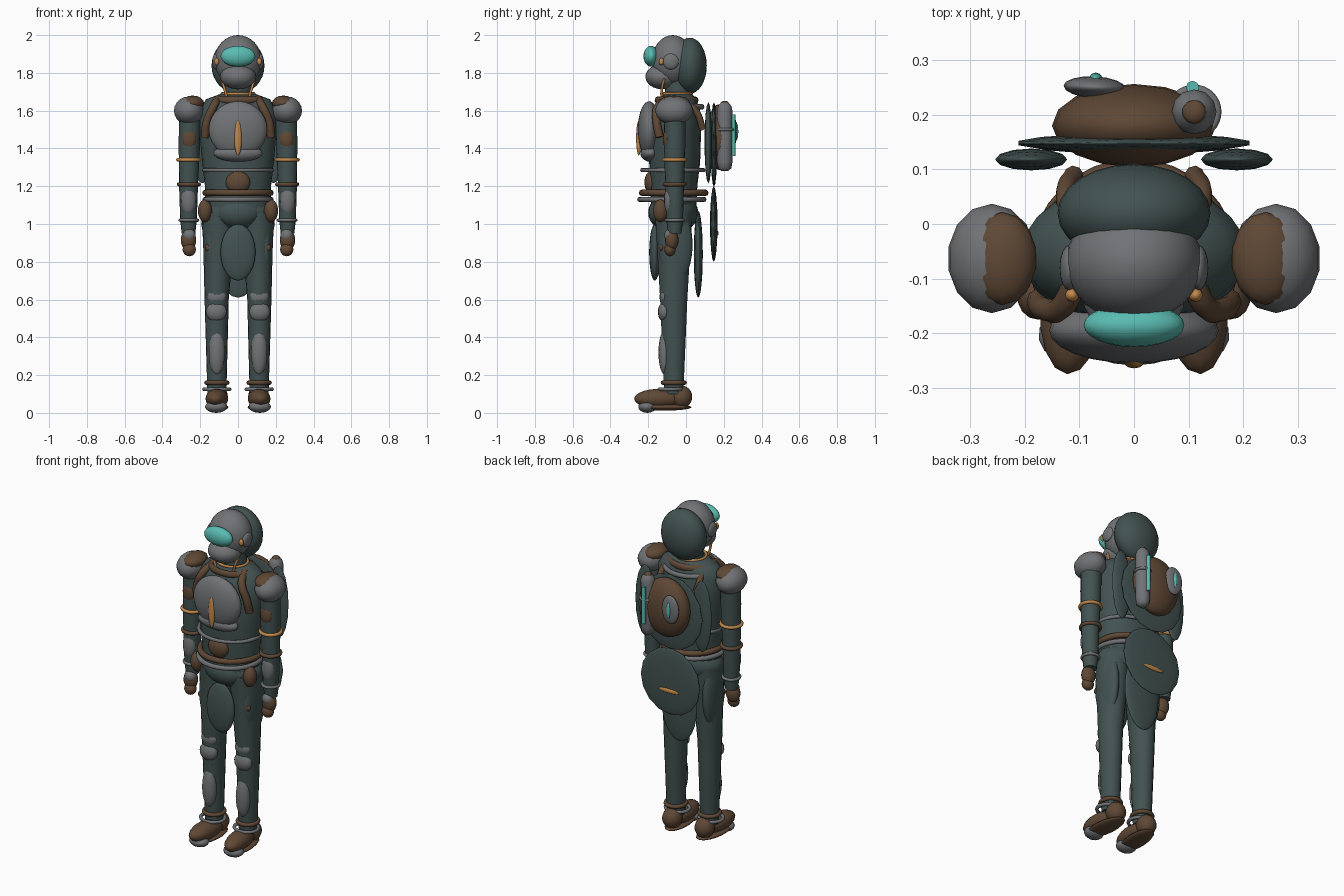
import bpy, bmesh, math
from mathutils import Vector

if "Cube" in bpy.data.objects:
    bpy.data.objects.remove(bpy.data.objects["Cube"], do_unlink=True)


def material(name, rgb):
    m = bpy.data.materials.new(name)
    m.use_nodes = True
    m.diffuse_color = (*rgb, 1)
    m.node_tree.nodes["Principled BSDF"].inputs["Base Color"].default_value = (*rgb, 1)
    return m


CLOTH = material("dark green cloth", (0.055, 0.085, 0.083))
LEATHER = material("brown leather", (0.115, 0.065, 0.036))
METAL = material("grey metal", (0.165, 0.17, 0.18))
BRASS = material("brass", (0.54, 0.25, 0.07))
GLASS = material("teal glass", (0.10, 0.50, 0.44))


def finish(ob, name, mat):
    ob.name = name
    ob.data.materials.append(mat)
    bpy.ops.object.shade_smooth_by_angle(angle=math.radians(50))
    return ob


def ball(name, mat, loc, radii, rot=(0, 0, 0), seg=20, rings=12):
    bpy.ops.mesh.primitive_uv_sphere_add(segments=seg, ring_count=rings, location=loc, rotation=rot)
    ob = bpy.context.object
    ob.scale = radii
    return finish(ob, name, mat)


def ring(name, mat, loc, rx, ry, thick, rot=(0, 0, 0)):
    bpy.ops.mesh.primitive_torus_add(major_segments=32, minor_segments=8, location=loc, rotation=rot,
                                     major_radius=rx, minor_radius=thick)
    ob = bpy.context.object
    ob.scale.y = ry / rx
    return finish(ob, name, mat)


def loft(name, mat, sections, seg=20):
    """Skin stacked ellipses given as (x, y, z, rx, ry)."""
    bm = bmesh.new()
    loops = []
    for x, y, z, rx, ry in sections:
        angles = [math.tau * i / seg for i in range(seg)]
        loops.append([bm.verts.new((x + rx * math.cos(a), y + ry * math.sin(a), z)) for a in angles])
    for low, high in zip(loops, loops[1:]):
        for i in range(seg):
            j = (i + 1) % seg
            bm.faces.new((low[i], low[j], high[j], high[i]))
    bm.faces.new(loops[0][::-1])
    bm.faces.new(loops[-1])
    bmesh.ops.recalc_face_normals(bm, faces=bm.faces)
    mesh = bpy.data.meshes.new(name)
    bm.to_mesh(mesh)
    bm.free()
    ob = bpy.data.objects.new(name, mesh)
    bpy.context.collection.objects.link(ob)
    bpy.ops.object.select_all(action="DESELECT")
    ob.select_set(True)
    bpy.context.view_layer.objects.active = ob
    return finish(ob, name, mat)


def tube(name, mat, points, radius):
    curve = bpy.data.curves.new(name, "CURVE")
    curve.dimensions = "3D"
    curve.bevel_depth = radius
    curve.bevel_resolution = 2
    curve.use_fill_caps = True
    spline = curve.splines.new("BEZIER")
    spline.bezier_points.add(len(points) - 1)
    for bp, p in zip(spline.bezier_points, points):
        bp.co = Vector(p)
        bp.handle_left_type = bp.handle_right_type = "AUTO"
    ob = bpy.data.objects.new(name, curve)
    bpy.context.collection.objects.link(ob)
    curve.materials.append(mat)


# Head
ball("hood", CLOTH, (0, 0.02, 1.838), (0.14, 0.09, 0.148), seg=24, rings=16)
ball("helmet", METAL, (0, -0.07, 1.865), (0.125, 0.11, 0.135), seg=24, rings=16)
ball("jaw_guard", METAL, (0, -0.125, 1.78), (0.095, 0.09, 0.067))
ball("visor", GLASS, (0, -0.185, 1.888), (0.092, 0.04, 0.055), seg=24)

# Torso and neck
loft("neck", CLOTH, [(0, -0.04, 1.6, 0.075, 0.075), (0, -0.04, 1.76, 0.07, 0.07)])
loft("torso", CLOTH, [(0, -0.065, 1.08, 0.175, 0.12), (0, -0.065, 1.2, 0.175, 0.125),
                      (0, -0.06, 1.33, 0.19, 0.135), (0, -0.055, 1.5, 0.205, 0.135),
                      (0, -0.05, 1.6, 0.205, 0.125), (0, -0.045, 1.66, 0.17, 0.1),
                      (0, -0.045, 1.69, 0.09, 0.075)], 24)
ball("pelvis", CLOTH, (0, -0.06, 1.06), (0.195, 0.125, 0.11))
ball("lower_belly", CLOTH, (0, -0.13, 1.06), (0.12, 0.07, 0.08))
ring("collar", LEATHER, (0, -0.05, 1.655), 0.125, 0.1, 0.02)
ring("back_collar", METAL, (0, -0.03, 1.62), 0.14, 0.115, 0.015)
ring("throat_ring", BRASS, (0, -0.05, 1.69), 0.085, 0.08, 0.008)
ball("chest_plate", METAL, (0, -0.195, 1.5), (0.155, 0.06, 0.15), seg=24, rings=14)
ball("rib_plate", METAL, (0, -0.19, 1.375), (0.13, 0.052, 0.045))
ball("chest_spindle", BRASS, (0, -0.25, 1.455), (0.02, 0.014, 0.093), seg=12)
ball("belly_pouch", LEATHER, (0, -0.185, 1.22), (0.065, 0.035, 0.06))
ring("rib_ring", METAL, (0, -0.07, 1.285), 0.18, 0.163, 0.011)
ring("belt", LEATHER, (0, -0.065, 1.165), 0.172, 0.168, 0.017)
ring("belt_rim", METAL, (0, -0.075, 1.13), 0.175, 0.17, 0.014)

# Cloth panels
ball("front_tabard", CLOTH, (0, -0.165, 0.85), (0.093, 0.03, 0.15), seg=16)
ball("rear_tabard", CLOTH, (0, 0.065, 0.84), (0.12, 0.024, 0.23), seg=16)
ball("upper_cape", CLOTH, (0, 0.148, 1.42), (0.217, 0.018, 0.225), seg=14, rings=8)
ball("lower_cape", CLOTH, (0, 0.147, 1.0), (0.2, 0.02, 0.2), seg=14, rings=8)
ball("cape_clasp", BRASS, (0, 0.165, 0.95), (0.07, 0.008, 0.013), seg=12, rings=8)

# Backpack with its tank and lamp
ball("backpack", LEATHER, (0, 0.18, 1.46), (0.15, 0.076, 0.175), seg=16)
loft("tank", METAL, [(0.11, 0.205, z, r, r) for z, r in
                     ((1.28, 0.018), (1.295, 0.035), (1.33, 0.041), (1.6, 0.041),
                      (1.625, 0.035), (1.64, 0.022))], 12)
ball("tank_cap", LEATHER, (0.11, 0.205, 1.64), (0.022, 0.022, 0.012), seg=10, rings=6)
ring("tank_band", METAL, (0.11, 0.205, 1.5), 0.042, 0.042, 0.008)
loft("tank_gauge", GLASS, [(0.107, 0.25, z, 0.012, 0.012) for z in (1.36, 1.58)], 8)
ball("lamp_housing", METAL, (-0.072, 0.25, 1.49), (0.057, 0.02, 0.085), (0, 0, -0.05), 16, 10)
ball("lamp", GLASS, (-0.07, 0.264, 1.49), (0.013, 0.013, 0.05), seg=10, rings=8)

for s, side in ((1, "left"), (-1, "right")):
    def part(name):
        return side + "_" + name

    # Head fittings and shoulder straps
    ball(part("ear_disc"), METAL, (s * 0.118, -0.08, 1.86), (0.018, 0.042, 0.042), seg=16)
    ball(part("visor_bolt"), BRASS, (s * 0.113, -0.13, 1.86), (0.013, 0.013, 0.02), seg=10, rings=8)
    tube(part("chin_cord"), BRASS, [(s * 0.09, -0.115, 1.77), (s * 0.07, -0.128, 1.71),
                                    (s * 0.055, -0.125, 1.65)], 0.007)
    tube(part("front_strap"), LEATHER, [(s * 0.1, -0.08, 1.665), (s * 0.13, -0.15, 1.62),
                                        (s * 0.165, -0.155, 1.54), (s * 0.175, -0.14, 1.46)], 0.022)
    tube(part("back_strap"), LEATHER, [(s * 0.1, -0.04, 1.66), (s * 0.125, 0.05, 1.6),
                                       (s * 0.11, 0.09, 1.5)], 0.018)
    ball(part("cape_wing"), CLOTH, (s * 0.188, 0.118, 1.43), (0.066, 0.02, 0.215), seg=12, rings=8)

    # Arm
    ball(part("shoulder_guard"), METAL, (s * 0.26, -0.063, 1.6), (0.081, 0.1, 0.075), seg=14, rings=10)
    ball(part("shoulder_cap"), LEATHER, (s * 0.24, -0.063, 1.64), (0.062, 0.085, 0.04), seg=14, rings=8)
    loft(part("arm"), CLOTH, [(s * x, -0.06, z, r, r) for x, z, r in
                              ((0.262, 0.95, 0.036), (0.262, 1.02, 0.044), (0.262, 1.2, 0.05),
                               (0.258, 1.4, 0.056), (0.255, 1.6, 0.058))], 16)
    ball(part("arm_patch"), LEATHER, (s * 0.258, -0.1, 1.45), (0.038, 0.022, 0.055), seg=14)
    ring(part("arm_band"), BRASS, (s * 0.26, -0.06, 1.34), 0.057, 0.057, 0.01)
    ring(part("elbow_band"), LEATHER, (s * 0.26, -0.06, 1.21), 0.053, 0.053, 0.011)
    ball(part("forearm_plate"), METAL, (s * 0.262, -0.088, 1.125), (0.04, 0.028, 0.075), seg=14)
    ring(part("wrist_band"), METAL, (s * 0.26, -0.06, 1.02), 0.046, 0.046, 0.009)
    ball(part("hand"), LEATHER, (s * 0.262, -0.075, 0.915), (0.042, 0.036, 0.055), seg=14)
    ball(part("hand_plate"), METAL, (s * 0.258, -0.085, 0.94), (0.034, 0.03, 0.034), seg=14)
    ball(part("fingers"), LEATHER, (s * 0.258, -0.085, 0.865), (0.036, 0.03, 0.036), seg=14)

    # Hip
    ball(part("hip_pouch"), LEATHER, (s * 0.175, -0.135, 1.07), (0.038, 0.04, 0.06), seg=14)
    ball(part("hip_panel"), CLOTH, (s * 0.145, -0.055, 0.89), (0.04, 0.09, 0.2), seg=14)
    ball(part("thigh_buckle"), LEATHER, (s * 0.155, -0.13, 0.875), (0.02, 0.012, 0.02), seg=8, rings=6)

    # Leg
    loft(part("leg"), CLOTH, [(s * x, -0.065, z, rx, ry) for x, z, rx, ry in
                              ((0.112, 0.1, 0.05, 0.05), (0.112, 0.2, 0.053, 0.056),
                               (0.113, 0.6, 0.064, 0.073), (0.105, 0.85, 0.078, 0.088),
                               (0.1, 1.06, 0.092, 0.1))], 18)
    ball(part("thigh_plate"), METAL, (s * 0.112, -0.115, 0.615), (0.05, 0.025, 0.042), seg=14)
    ball(part("knee_pad"), METAL, (s * 0.115, -0.115, 0.535), (0.056, 0.034, 0.052), seg=14)
    ball(part("shin_guard"), METAL, (s * 0.112, -0.11, 0.32), (0.044, 0.036, 0.12), seg=14)
    ring(part("ankle_strap"), LEATHER, (s * 0.112, -0.065, 0.16), 0.055, 0.057, 0.012)
    ring(part("ankle_ring"), METAL, (s * 0.112, -0.08, 0.125), 0.068, 0.062, 0.01)

    # Boot
    toe_out = (0, 0, s * 0.08)
    ball(part("boot"), LEATHER, (s * 0.112, -0.145, 0.075), (0.06, 0.13, 0.052), toe_out, 16, 10)
    ball(part("heel"), LEATHER, (s * 0.108, -0.025, 0.085), (0.056, 0.058, 0.06), seg=14)
    ball(part("sole"), LEATHER, (s * 0.112, -0.11, 0.03), (0.062, 0.14, 0.018), toe_out, 16, 8)
    ball(part("toe_cap"), METAL, (s * 0.115, -0.205, 0.033), (0.06, 0.048, 0.033), toe_out, 14, 8)
